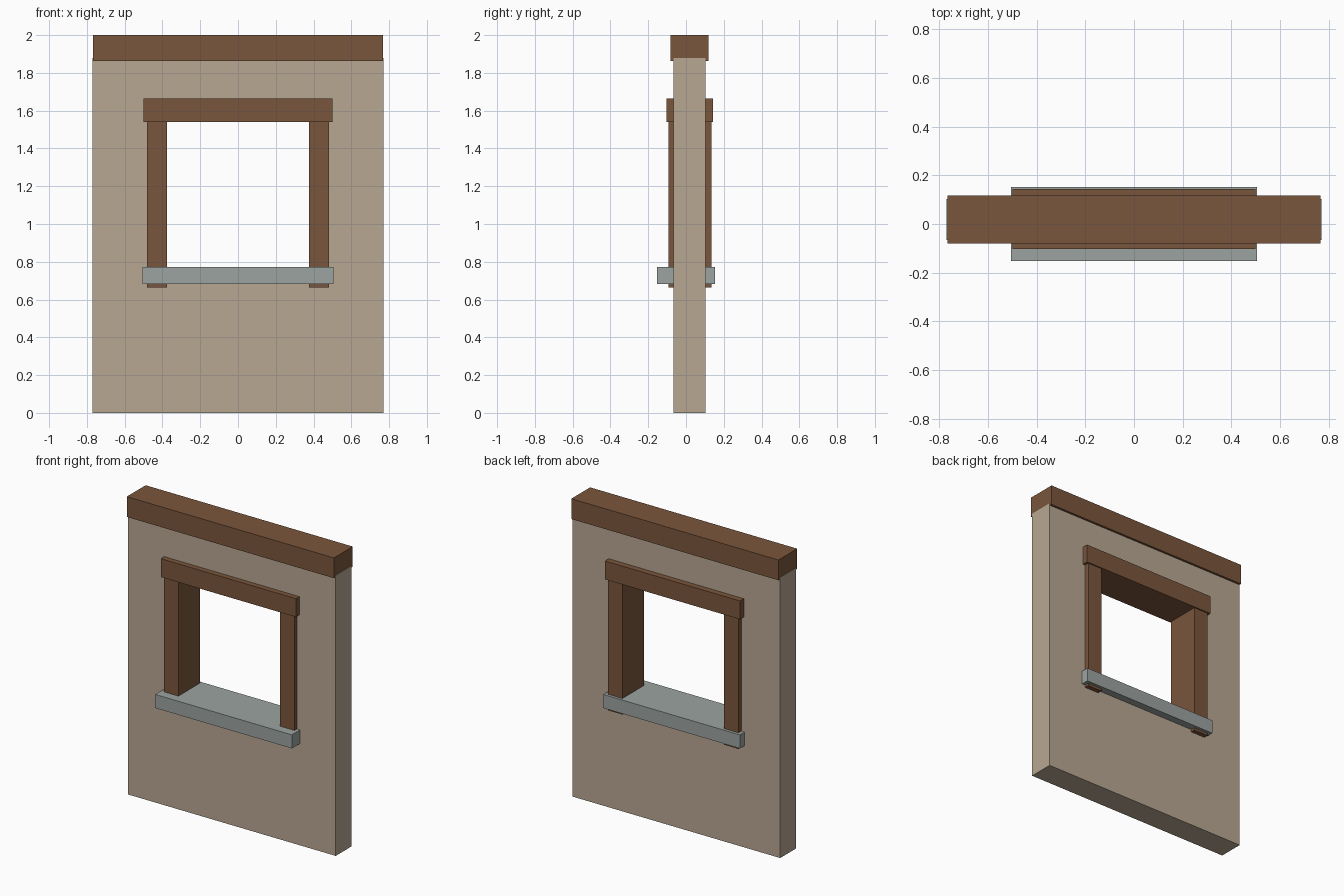
import bpy
import bmesh

if "Cube" in bpy.data.objects:
    bpy.data.objects.remove(bpy.data.objects["Cube"])


def material(name, color):
    mat = bpy.data.materials.new(name)
    mat.diffuse_color = (*color, 1.0)
    mat.use_nodes = True
    mat.node_tree.nodes["Principled BSDF"].inputs["Base Color"].default_value = mat.diffuse_color
    return mat


PLASTER = material("plaster", (0.48, 0.39, 0.29))
WOOD = material("wood", (0.195, 0.093, 0.045))
STONE = material("stone", (0.33, 0.37, 0.355))


def finish(name, bm, mat):
    bmesh.ops.recalc_face_normals(bm, faces=bm.faces)
    mesh = bpy.data.meshes.new(name)
    bm.to_mesh(mesh)
    bm.free()
    mesh.materials.append(mat)
    obj = bpy.data.objects.new(name, mesh)
    bpy.context.collection.objects.link(obj)
    return obj


def box(name, x, y, z, mat):
    """Box from (min, max) ranges on each axis."""
    bm = bmesh.new()
    bmesh.ops.create_cube(bm, size=1)
    for v in bm.verts:
        v.co = [r[0] if c < 0 else r[1] for c, r in zip(v.co, (x, y, z))]
    return finish(name, bm, mat)


def rect(half, z0, z1):
    return [(-half, z0), (half, z0), (half, z1), (-half, z1)]


def wall_with_opening(name, outer, inner, y, mat):
    """Rectangular ring in x-z, with thickness along y."""
    bm = bmesh.new()
    loops = [[bm.verts.new((px, py, pz)) for px, pz in pts]
             for pts, py in ((outer, y[0]), (inner, y[0]), (inner, y[1]), (outer, y[1]))]
    for a, b in zip(loops, loops[1:] + loops[:1]):
        for i in range(4):
            j = (i + 1) % 4
            bm.faces.new((a[i], a[j], b[j], b[i]))
    return finish(name, bm, mat)


# Plaster wall; the opening's edges are buried in the window frame
wall_with_opening("wall", rect(0.77, 0, 1.878), rect(0.43, 0.73, 1.6),
                  (-0.066, 0.103), PLASTER)

# Beam capping the wall
box("top_beam", (-0.767, 0.767), (-0.081, 0.118), (1.864, 2.0), WOOD)

# Window frame: side posts, lintel and sill
for side, x in (("left", (-0.483, -0.377)), ("right", (0.377, 0.483))):
    box(side + "_post", x, (-0.092, 0.134), (0.665, 1.6), WOOD)
box("lintel", (-0.5, 0.5), (-0.102, 0.143), (1.541, 1.664), WOOD)
box("sill", (-0.506, 0.506), (-0.153, 0.153), (0.682, 0.773), STONE)
